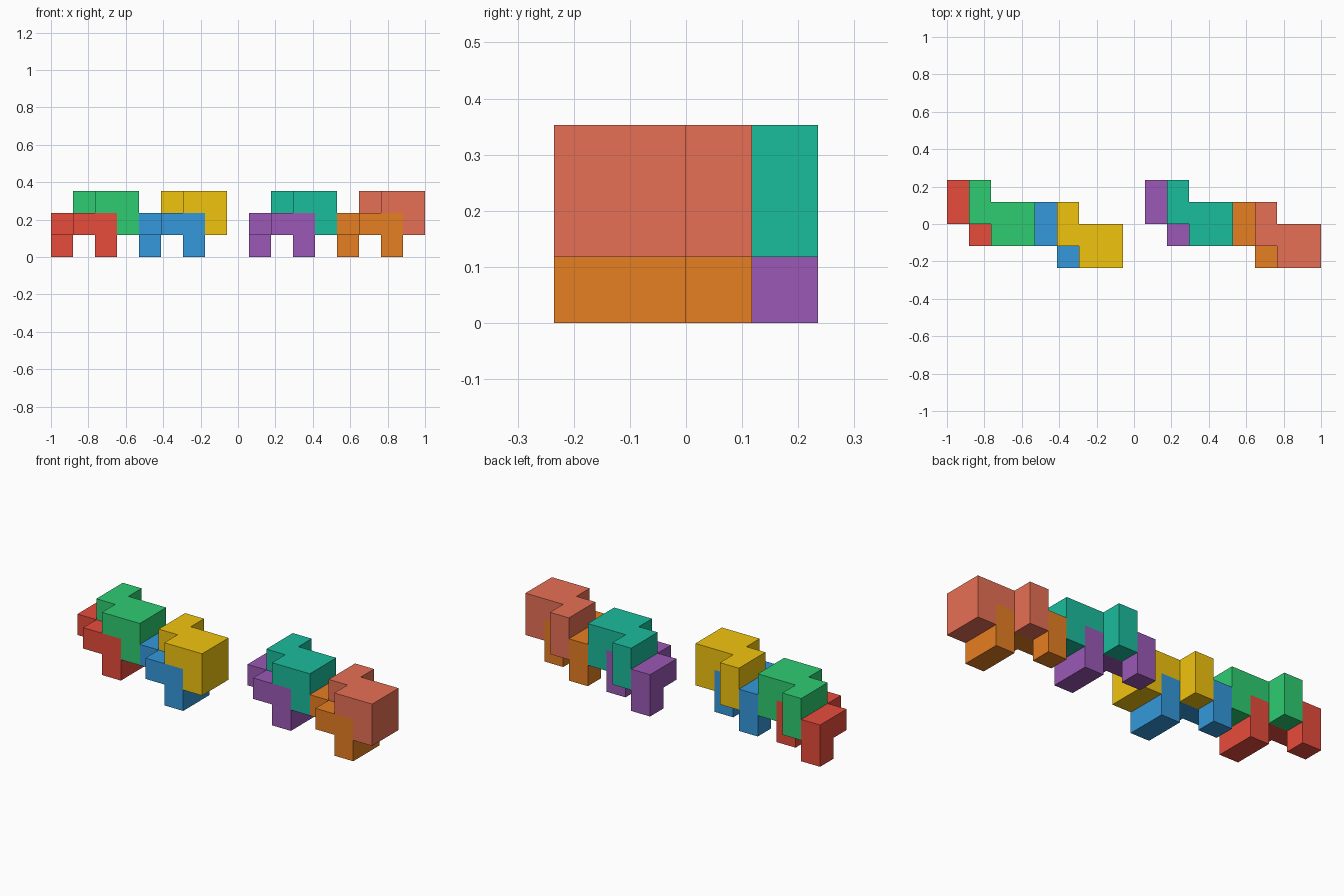
import bpy, bmesh
from mathutils import Vector, Color

if "Cube" in bpy.data.objects:
    bpy.data.objects.remove(bpy.data.objects["Cube"])

U = 2 / 17  # edge of one cube cell

# One puzzle piece: an S-shaped slab with a short back leg and a wide front leg
SLAB = [(0, 0, 1), (0, 1, 1), (1, -1, 1), (1, 0, 1), (2, -1, 1), (2, 0, 1)]
LEGS = [(0, 1, 0), (2, -1, 0), (2, 0, 0)]
CELLS = set(SLAB + LEGS)


def cell_face(bm, cell, axis, side):
    """Add one outward-facing square of a cube cell."""
    a, b = (axis + 1) % 3, (axis + 2) % 3
    corners = [(0, 0), (1, 0), (1, 1), (0, 1)]
    verts = []
    for i, j in corners if side > 0 else corners[::-1]:
        p = Vector(cell)
        p[axis] += side > 0
        p[a] += i
        p[b] += j
        verts.append(bm.verts.new(p * U))
    bm.faces.new(verts)


def piece_mesh(name):
    bm = bmesh.new()
    for cell in sorted(CELLS):
        for axis in range(3):
            for side in (-1, 1):
                near = list(cell)
                near[axis] += side
                if tuple(near) not in CELLS:
                    cell_face(bm, cell, axis, side)
    bmesh.ops.remove_doubles(bm, verts=bm.verts, dist=1e-4)
    bmesh.ops.dissolve_limit(bm, angle_limit=0.01, verts=bm.verts, edges=bm.edges)
    me = bpy.data.meshes.new(name)
    bm.to_mesh(me)
    bm.free()
    return me


def add_piece(name, rgb, cell):
    me = piece_mesh(name)
    mat = bpy.data.materials.new(name)
    linear = Color([c / 255 for c in rgb]).from_srgb_to_scene_linear()
    mat.diffuse_color = (*linear, 1)
    mat.use_nodes = True
    mat.node_tree.nodes["Principled BSDF"].inputs["Base Color"].default_value = mat.diffuse_color
    me.materials.append(mat)
    ob = bpy.data.objects.new(name, me)
    ob.location = Vector((-1, 0, 0)) + Vector(cell) * U
    bpy.context.collection.objects.link(ob)


# Two groups of four pieces, each group stepping right and forward
COLORS = [
    ("red", (231, 76, 60)), ("green", (46, 204, 113)),
    ("blue", (52, 152, 219)), ("yellow", (241, 196, 15)),
    ("purple", (155, 89, 182)), ("teal", (26, 188, 156)),
    ("orange", (230, 126, 34)), ("coral", (231, 112, 85)),
]
for i, (name, rgb) in enumerate(COLORS):
    group, pair, upper = i // 4, i // 2 % 2, i % 2
    add_piece(name + "_piece", rgb, (9 * group + 4 * pair + upper, -pair, upper))
